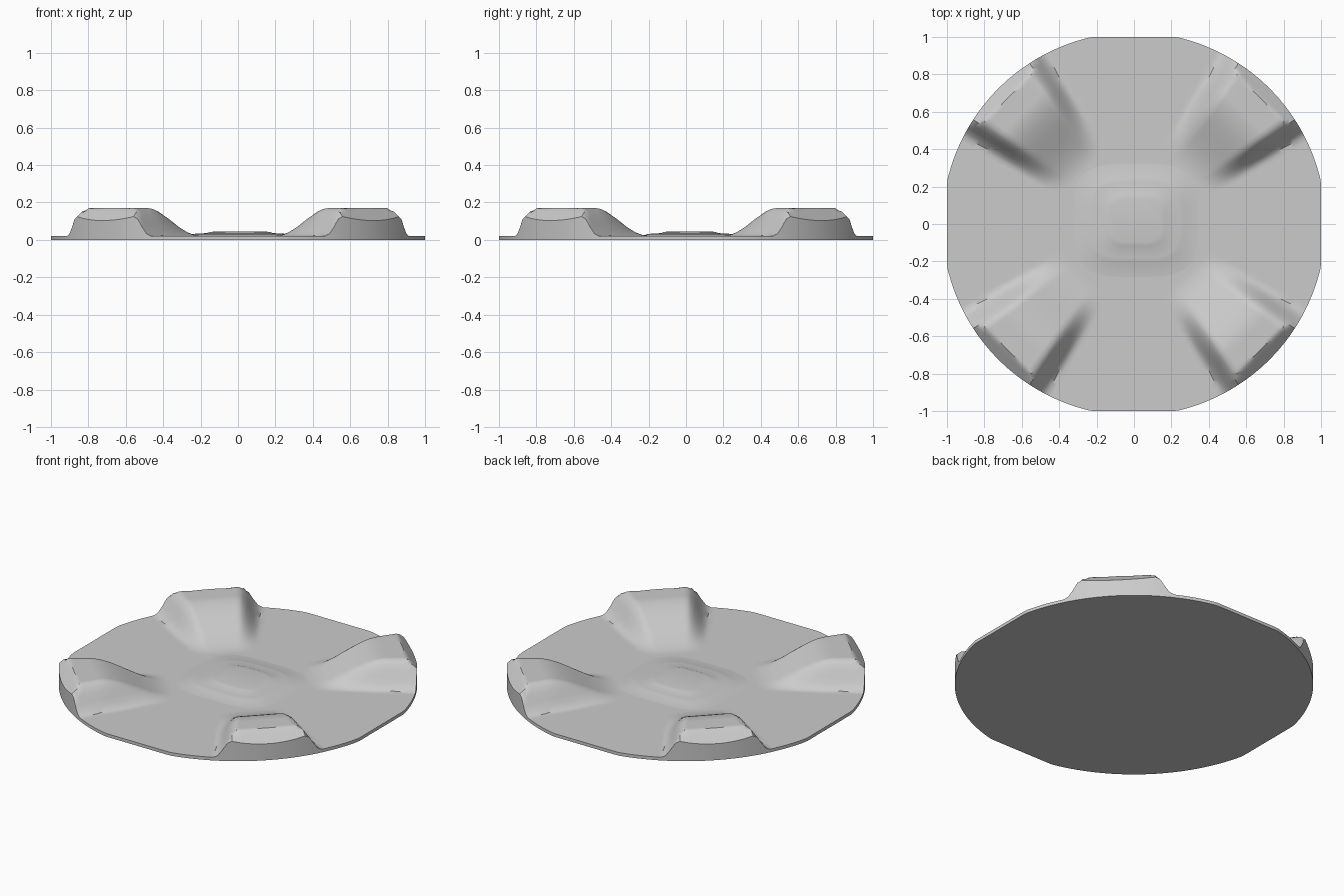
import bpy, bmesh, math

if "Cube" in bpy.data.objects:
    bpy.data.objects.remove(bpy.data.objects["Cube"])

BASE = 0.02      # thickness of the flat dish
RADIUS = 1.025   # rim radius before the four sides are trimmed flat
SEGS, RINGS = 240, 72

grey = bpy.data.materials.new("plain grey")
grey.diffuse_color = (0.6, 0.6, 0.6, 1)
grey.use_nodes = True
grey.node_tree.nodes["Principled BSDF"].inputs["Base Color"].default_value = grey.diffuse_color


def smooth(a, b, v):
    v = max(0.0, min(1.0, (v - a) / (b - a)))
    return v * v * (3 - 2 * v)


def height(x, y):
    # Four identical ridges along the diagonals: s runs outward, t across
    s = (abs(x) + abs(y)) / math.sqrt(2)
    t = abs(abs(x) - abs(y)) / math.sqrt(2)
    top = 0.09 + 0.09 * (s - 0.5) / 0.5
    foot = 0.21 + 0.11 * (s - 0.5) / 0.5
    rise = smooth(0.39, 0.84, s) * (1 - smooth(top, foot, t))
    h = BASE + 0.15 * rise
    # Chamfer on the outer edge of each ridge
    return max(BASE, min(h, 0.17 - 0.95 * (s - 0.955)))


def make_object(name, bm):
    bmesh.ops.recalc_face_normals(bm, faces=bm.faces)
    mesh = bpy.data.meshes.new(name)
    bm.to_mesh(mesh)
    bm.free()
    mesh.materials.append(grey)
    obj = bpy.data.objects.new(name, mesh)
    bpy.context.collection.objects.link(obj)
    bpy.ops.object.select_all(action='DESELECT')
    obj.select_set(True)
    bpy.context.view_layer.objects.active = obj
    bpy.ops.object.shade_smooth_by_angle(angle=math.radians(35))
    return obj


def bridge(bm, a, b):
    n = len(a)
    for i in range(n):
        j = (i + 1) % n
        bm.faces.new((a[i], a[j], b[j], b[i]))


# Dish with ridges: polar grid, round rim trimmed flat on four sides
bm = bmesh.new()
dirs = [(math.cos(2 * math.pi * i / SEGS), math.sin(2 * math.pi * i / SEGS))
        for i in range(SEGS)]
rim = [min(RADIUS, 1 / max(abs(c), abs(s))) for c, s in dirs]
rings = []
for k in range(1, RINGS + 1):
    f = k / RINGS
    rings.append([bm.verts.new((c * r * f, s * r * f, height(c * r * f, s * r * f)))
                  for (c, s), r in zip(dirs, rim)])
bm.faces.new(rings[0])
for a, b in zip(rings, rings[1:]):
    bridge(bm, a, b)
bottom = [bm.verts.new((c * r, s * r, 0)) for (c, s), r in zip(dirs, rim)]
bridge(bm, rings[-1], bottom)
bm.faces.new(bottom)
make_object("ridged_dish", bm)

# Stepped, rounded-square boss in the centre: (half width, half depth, z)
steps = [(0.34, 0.31, 0.0195), (0.28, 0.25, 0.024), (0.255, 0.225, 0.031),
         (0.23, 0.20, 0.034), (0.18, 0.155, 0.036), (0.16, 0.138, 0.042),
         (0.135, 0.115, 0.045)]
bm = bmesh.new()
loops = []
for w, d, z in steps:
    loop = []
    for i in range(64):
        a = 2 * math.pi * i / 64
        c, s = math.cos(a), math.sin(a)
        p = 2 / 3.6
        loop.append(bm.verts.new((0.01 + w * math.copysign(abs(c) ** p, c),
                                  0.02 + d * math.copysign(abs(s) ** p, s), z)))
    loops.append(loop)
for a, b in zip(loops, loops[1:]):
    bridge(bm, a, b)
bm.faces.new(loops[-1])
bm.normal_update()
boss = make_object("center_boss", bm)
# Keep the open shell facing upward
if boss.data.polygons[-1].normal.z < 0:
    boss.data.flip_normals()
